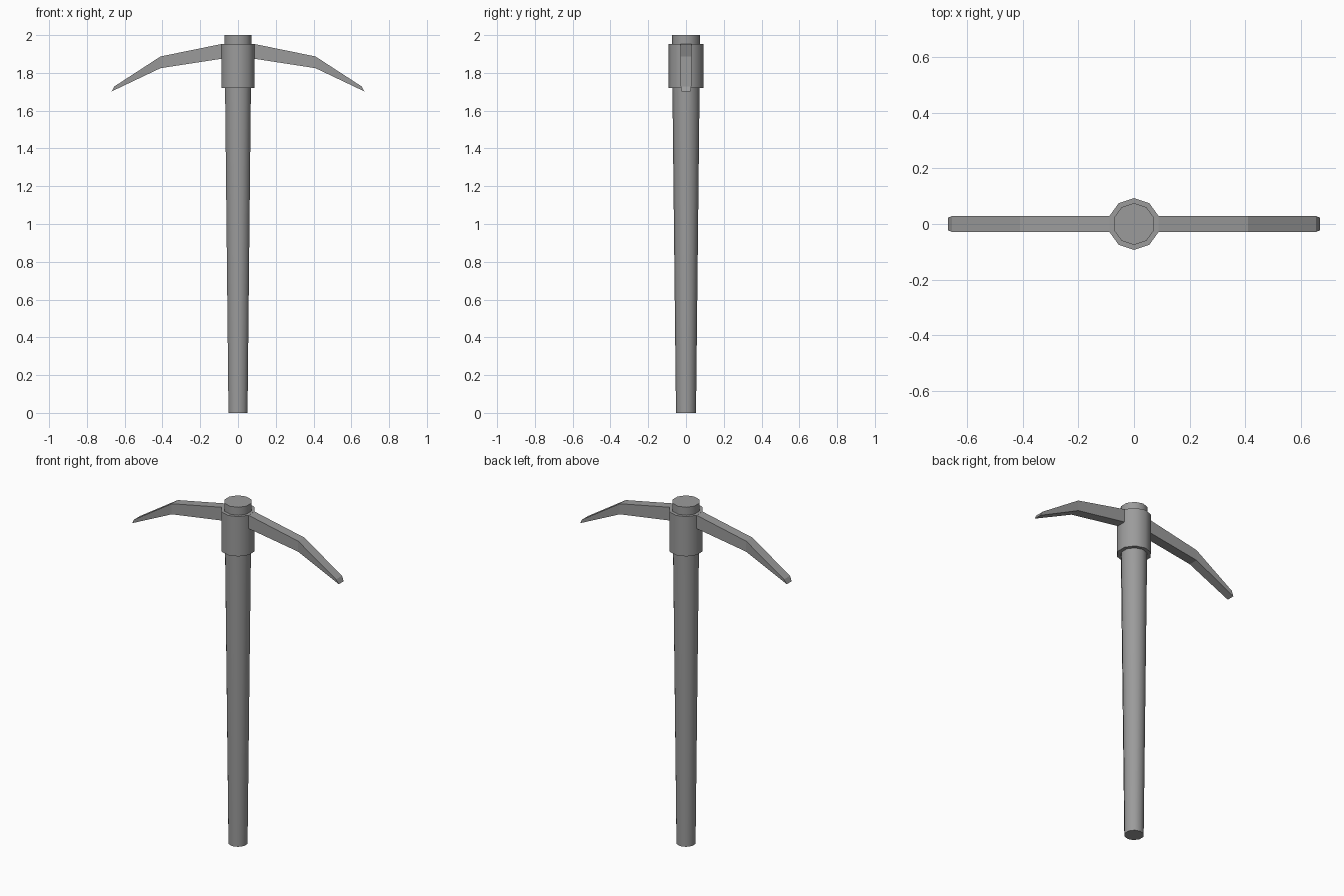
import bpy, bmesh, math

cube = bpy.data.objects.get("Cube")
if cube:
    bpy.data.objects.remove(cube, do_unlink=True)

SIDES = 10

grey = bpy.data.materials.new("plain_grey")
grey.use_nodes = True
colour = (0.33, 0.33, 0.33, 1)
grey.diffuse_color = colour
grey.node_tree.nodes["Principled BSDF"].inputs["Base Color"].default_value = colour


def loft(name, rings, smooth=False):
    """Skin a list of equal-length point rings and cap both ends."""
    bm = bmesh.new()
    loops = [[bm.verts.new(p) for p in ring] for ring in rings]
    n = len(loops[0])
    for a, b in zip(loops, loops[1:]):
        for i in range(n):
            j = (i + 1) % n
            bm.faces.new((a[i], a[j], b[j], b[i]))
    bm.faces.new(loops[0][::-1])
    bm.faces.new(loops[-1])
    bmesh.ops.recalc_face_normals(bm, faces=bm.faces)
    mesh = bpy.data.meshes.new(name)
    bm.to_mesh(mesh)
    bm.free()
    mesh.materials.append(grey)
    obj = bpy.data.objects.new(name, mesh)
    bpy.context.collection.objects.link(obj)
    if smooth:
        bpy.ops.object.select_all(action='DESELECT')
        obj.select_set(True)
        bpy.context.view_layer.objects.active = obj
        bpy.ops.object.shade_smooth_by_angle(angle=math.radians(40))
    return obj


def ring(radius, z):
    # Corners point along y, flat sides face the arms along x
    angles = [math.pi / 2 + math.tau * i / SIDES for i in range(SIDES)]
    return [(radius * math.cos(a), radius * math.sin(a), z) for a in angles]


def section(x_top, z_top, x_low, z_low, w_top, w_low):
    return [(x_top, -w_top, z_top), (x_top, w_top, z_top),
            (x_low, w_low, z_low), (x_low, -w_low, z_low)]


# Tapered shaft and the collar round its upper end
loft("handle", [ring(0.053, 0), ring(0.075, 2)], smooth=True)
loft("collar", [ring(0.093, 1.72), ring(0.093, 1.953)], smooth=True)

# Curved pick arm, mirrored to the other side
arm = loft("pick_arms", [
    section(0.086, 1.953, 0.086, 1.875, 0.028, 0.028),
    section(0.41, 1.887, 0.41, 1.825, 0.028, 0.028),
    section(0.655, 1.728, 0.669, 1.702, 0.028, 0.023),
])
arm.modifiers.new("mirror", 'MIRROR').use_axis[0] = True
